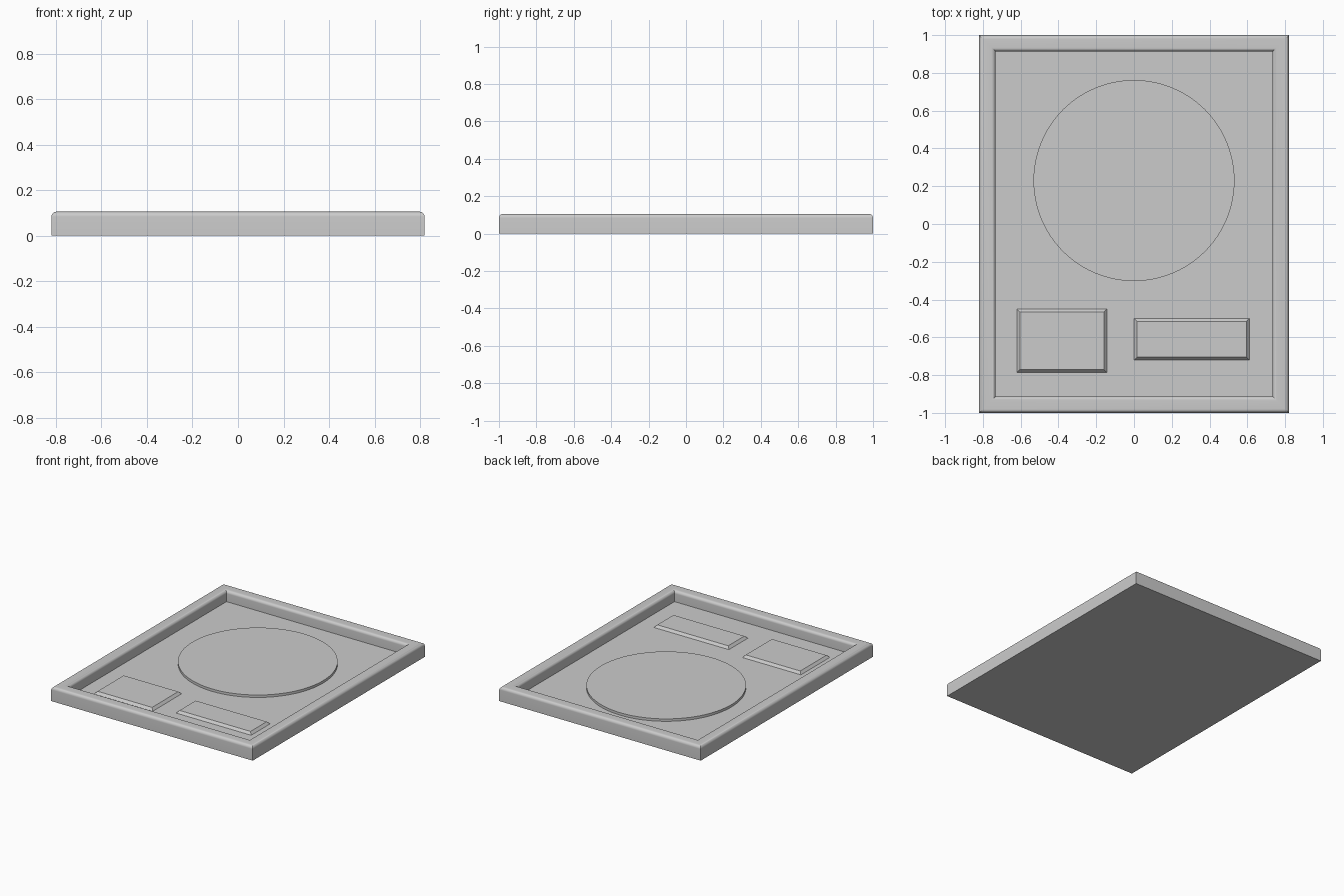
import bpy
import bmesh
import math

cube = bpy.data.objects.get("Cube")
if cube:
    bpy.data.objects.remove(cube, do_unlink=True)

# Single grey material
grey = bpy.data.materials.new("plain grey")
grey.use_nodes = True
colour = (0.6, 0.6, 0.6, 1)
grey.diffuse_color = colour
grey.node_tree.nodes["Principled BSDF"].inputs["Base Color"].default_value = colour

FLOOR = 0.024


def finish(name, bm, smooth=False):
    bmesh.ops.recalc_face_normals(bm, faces=bm.faces[:])
    mesh = bpy.data.meshes.new(name)
    bm.to_mesh(mesh)
    bm.free()
    mesh.materials.append(grey)
    obj = bpy.data.objects.new(name, mesh)
    bpy.context.collection.objects.link(obj)
    if smooth:
        bpy.ops.object.select_all(action="DESELECT")
        obj.select_set(True)
        bpy.context.view_layer.objects.active = obj
        bpy.ops.object.shade_smooth_by_angle(angle=math.radians(30))
    return obj


def rect_loft(name, centre, half, profile, smooth=False):
    """Sweep a profile of (inset, height) around a rectangle and cap both ends."""
    bm = bmesh.new()
    rings = []
    for inset, z in profile:
        hx, hy = half[0] - inset, half[1] - inset
        rings.append([bm.verts.new((centre[0] + sx * hx, centre[1] + sy * hy, z))
                      for sx, sy in ((-1, -1), (1, -1), (1, 1), (-1, 1))])
    for low, high in zip(rings, rings[1:]):
        for i in range(4):
            j = (i + 1) % 4
            bm.faces.new((low[i], low[j], high[j], high[i]))
    bm.faces.new(rings[0])
    bm.faces.new(rings[-1])
    return finish(name, bm, smooth)


# Tray with a rounded raised frame around a flat panel
WIDTH, TOP, R, STEPS = 0.087, 0.105, 0.022, 8
arc = [(R * (1 - math.cos(t)), TOP - R + R * math.sin(t))
       for t in (math.pi / 2 * i / STEPS for i in range(STEPS + 1))]
profile = [(0, 0)] + arc + [(WIDTH - d, z) for d, z in reversed(arc)] + [(WIDTH, FLOOR)]
rect_loft("framed_tray", (0, 0), (0.82, 1.0), profile, smooth=True)

# Raised plates with sloping edges
slope = [(0, FLOOR - 0.004), (0, FLOOR), (0.016, FLOOR + 0.018)]
rect_loft("square_plate", (-0.382, -0.618), (0.238, 0.168), slope)
rect_loft("long_plate", (0.306, -0.61), (0.305, 0.11), slope)

# Large round disc
bm = bmesh.new()
bmesh.ops.create_cone(bm, cap_ends=True, segments=96, radius1=0.532, radius2=0.532, depth=0.022)
bmesh.ops.translate(bm, verts=bm.verts[:], vec=(0, 0.23, FLOOR + 0.007))
finish("round_disc", bm, smooth=True)
